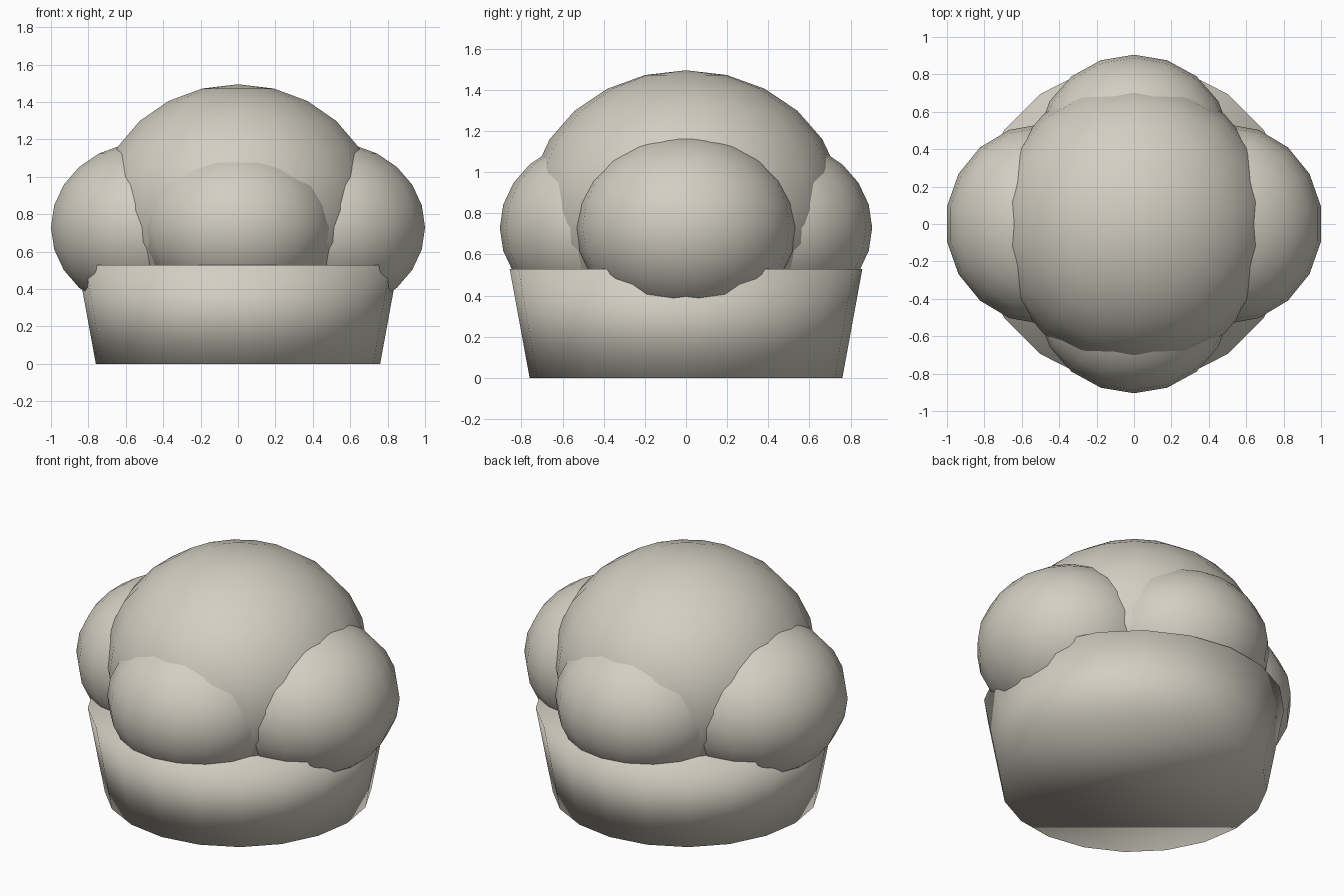
import bpy

cube = bpy.data.objects.get("Cube")
if cube:
    bpy.data.objects.remove(cube, do_unlink=True)

cream = bpy.data.materials.new("warm_cream")
cream.use_nodes = True
colour = (0.65, 0.62, 0.54, 1)
cream.diffuse_color = colour
cream.node_tree.nodes["Principled BSDF"].inputs["Base Color"].default_value = colour


def finish(name):
    """Name the active part, colour it and shade it smooth all over."""
    part = bpy.context.object
    part.name = name
    part.data.materials.append(cream)
    bpy.ops.object.shade_smooth()
    return part


def puff(name, centre, radii):
    bpy.ops.mesh.primitive_uv_sphere_add(segments=18, ring_count=12, radius=1, location=centre)
    part = finish(name)
    part.scale = radii


# Flared cup at the bottom
bpy.ops.mesh.primitive_cone_add(vertices=20, radius1=0.76, radius2=0.857, depth=0.53,
                                location=(0, 0, 0.265))
finish("cup")

# Large middle puff
puff("middle_puff", (0, 0, 0.825), (0.755, 0.765, 0.67))

# Smaller puffs bulging out on the four sides
for side, label in ((1, "left"), (-1, "right")):
    puff(label + "_puff", (side * 0.49, 0, 0.73), (0.518, 0.535, 0.455))
for side, label in ((-1, "front"), (1, "back")):
    puff(label + "_puff", (0, side * 0.41, 0.73), (0.52, 0.495, 0.435))
